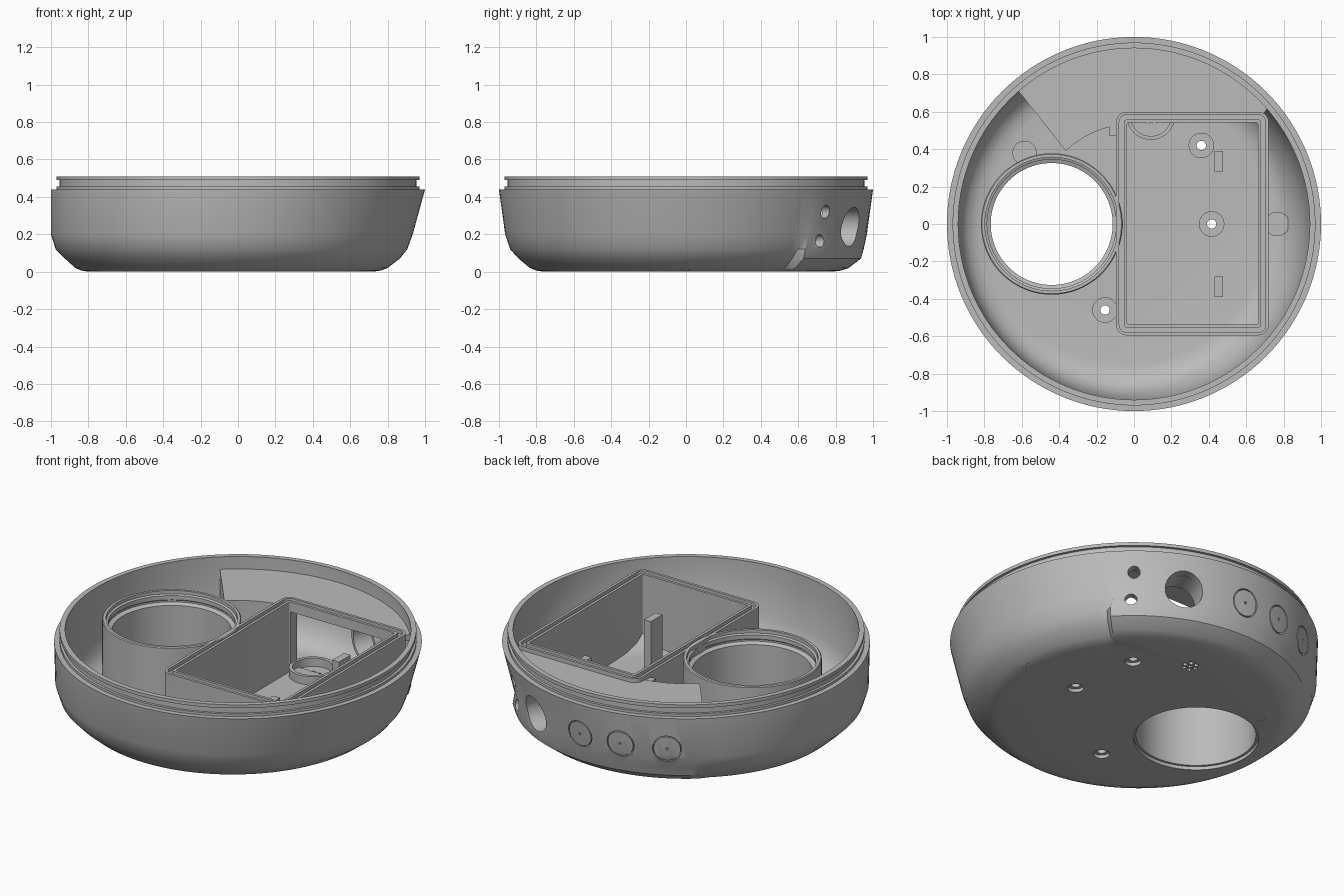
import bpy, bmesh
from math import sin, cos, radians, pi
from mathutils import Vector, Matrix

if "Cube" in bpy.data.objects:
    bpy.data.objects.remove(bpy.data.objects["Cube"])

grey = bpy.data.materials.new("matte grey")
grey.use_nodes = True
GREY = (0.5, 0.5, 0.5, 1)
grey.diffuse_color = GREY
grey.node_tree.nodes["Principled BSDF"].inputs["Base Color"].default_value = GREY


def loft(name, rings, wrap=False, matrix=Matrix()):
    """Skin a list of rings; wrap joins last to first, otherwise the ends are capped."""
    bm = bmesh.new()
    loops = [[bm.verts.new(matrix @ Vector(p)) for p in r] for r in rings]
    pairs = list(zip(loops, loops[1:]))
    if wrap:
        pairs.append((loops[-1], loops[0]))
    else:
        bm.faces.new(loops[0])
        bm.faces.new(loops[-1])
    for a, b in pairs:
        for i in range(len(a)):
            j = (i + 1) % len(a)
            bm.faces.new((a[i], a[j], b[j], b[i]))
    bmesh.ops.recalc_face_normals(bm, faces=bm.faces)
    mesh = bpy.data.meshes.new(name)
    bm.to_mesh(mesh)
    bm.free()
    mesh.materials.append(grey)
    obj = bpy.data.objects.new(name, mesh)
    bpy.context.collection.objects.link(obj)
    return obj


def ring(r, z, c=(0, 0), n=48):
    return [(c[0] + r * cos(2 * pi * i / n), c[1] + r * sin(2 * pi * i / n), z) for i in range(n)]


def cyl(name, r, z0, z1, c=(0, 0), n=32, matrix=Matrix()):
    return loft(name, [ring(r, z0, c, n), ring(r, z1, c, n)], matrix=matrix)


def tube(name, ro, ri, z0, z1, c=(0, 0), n=48, matrix=Matrix()):
    rings = [ring(r, z, c, n) for r, z in ((ro, z0), (ro, z1), (ri, z1), (ri, z0))]
    return loft(name, rings, True, matrix)


def prism(name, outline, z0, z1):
    return loft(name, [[(x, y, z) for x, y in outline] for z in (z0, z1)])


def block(name, x0, x1, y0, y1, z0, z1):
    return prism(name, [(x0, y0), (x1, y0), (x1, y1), (x0, y1)], z0, z1)


def polar(r, deg):
    return (r * cos(radians(deg)), r * sin(radians(deg)))


def radial(deg, z):
    """Frame at the shell axis whose Z axis points outwards at an angle."""
    d = Vector((*polar(1, deg), 0))
    return Matrix.Translation((0, 0, z)) @ d.to_track_quat('Z', 'Y').to_matrix().to_4x4()


def boolean(obj, tools, op='DIFFERENCE'):
    bpy.context.view_layer.objects.active = obj
    for t in tools:
        t.hide_render = True
        m = obj.modifiers.new("cut", 'BOOLEAN')
        m.operation, m.solver, m.object = op, 'EXACT', t
        bpy.ops.object.modifier_apply(modifier=m.name)
        bpy.data.objects.remove(t)


# Shell: (radius, height, centre x, radius in the flattened rear panel)
OUTER = [(.76, 0, -.04, .78), (.80, .006, -.037, .83), (.835, .02, -.035, .87),
         (.895, .07, -.03, .935), (.94, .12, -.035, .95), (.967, .2, -.033, .967), (1, .44, 0, 1)]
LIP = [(.97, .44), (.97, .455), (.955, .455), (.955, .49), (.97, .49), (.97, .51), (.94, .51), (.94, .42)]
INNER = [(.92, .2, -.02), (.89, .12, -.035), (.85, .07, -.04), (.8, .046, -.04), (.75, .04, -.04)]
SEG = 128


def shell_ring(r, z, c, panel):
    pts = []
    for i in range(SEG):
        deg = 360 * i / SEG
        inside = 41 < deg < 131
        x, y = polar(panel if inside else r, deg)
        pts.append((x + (0 if inside and panel > r else c), y, z))
    return pts


def envelope():
    return loft("envelope", [shell_ring(r - .025, max(z, .015 + z * .5), c, r - .025)
                             for r, z, c, p in OUTER if z != .006] + [ring(.945, .5, n=SEG)])


shell = loft("shell", [shell_ring(*o) for o in OUTER]
             + [ring(r, z, n=SEG) for r, z in LIP]
             + [ring(r, z, (c, 0), SEG) for r, z, c in INNER])

SCREWS = [(.36, .42), (.415, 0), (-.155, -.46)]
PADS = [(.765, 0), (-.585, .38)]
PORT = (-.44, 0)
GRILL = (.09, .58)
cuts = [cyl("cut", .34, -.1, .1, PORT, 64)]
cuts += [cyl("cut", .045, -.1, .1, c) for c in SCREWS]
# Speaker grill and pinholes
cuts += [cyl("cut", .013, -.1, .1, GRILL, 12)]
for k in range(6):
    dx, dy = polar(.036, 60 * k)
    cuts.append(cyl("cut", .013, -.1, .1, (GRILL[0] + dx, GRILL[1] + dy), 12))
for px, py in PADS:
    for s in (-.018, .018):
        cuts.append(cyl("cut", .008, -.1, .1, (px, py + s), 8))
# Rear panel: cable hole, two indicator holes, three outlined buttons
cuts.append(cyl("cut", .105, .7, 1.1, n=40, matrix=radial(66.5, .24)))
for deg, z in ((50, .32), (49, .165)):
    cuts.append(cyl("cut", .034, .7, 1.1, n=24, matrix=radial(deg, z)))
for deg in (88.6, 103.6, 119):
    cuts.append(tube("cut", .08, .074, .93, 1.1, matrix=radial(deg, .25)))
    cuts.append(cyl("cut", .007, .93, 1.1, n=8, matrix=radial(deg, .25)))
boolean(shell, cuts)

# Through port with stepped seat
PORT_PROFILE = [(.378, .02), (.378, .455), (.373, .46), (.357, .46), (.357, .44), (.345, .435),
                (.345, .41), (.35, .405), (.35, .395), (.326, .385), (.326, .02)]
parts = [shell, loft("port_tube", [ring(r, z, PORT, 96) for r, z in PORT_PROFILE], True)]


# Battery box with a sealing groove round the rim
def rounded(inset, z):
    x0, x1, y0, y1 = -.095 + inset, .72 - inset, -.595 + inset, .6 - inset
    r = max(.055 - inset, .008)
    corners = ((x1 - r, y1 - r, 0), (x0 + r, y1 - r, 90), (x0 + r, y0 + r, 180), (x1 - r, y0 + r, 270))
    pts = []
    for cx, cy, a in corners:
        for k in range(7):
            dx, dy = polar(r, a + 15 * k)
            pts.append((cx + dx, cy + dy, z))
    return pts


BOX = [(0, .015), (0, .46), (.016, .46), (.016, .44), (.042, .44), (.042, .46), (.058, .46), (.058, .015)]
box = loft("box_wall", [rounded(i, z) for i, z in BOX], True)
boolean(box, [block("cut", -.03, .57, .5, .7, .05, .4)])
boolean(box, [envelope()], 'INTERSECT')
parts.append(box)

# Shelf covering the rear electronics bay
arc = [polar(.535, 133 - 4 * k) for k in range(9)]
outer = [polar(.945, 41 + 2.5 * k) for k in range(37)]
parts.append(prism("bay_shelf", outer + arc + [(-.06, .57), (.68, .57)], .4, .435))
inner_arc = [polar(.565, 131 - 4 * k) for k in range(8)]
bay = prism("bay_wall", [polar(.94, 131)] + arc + inner_arc[::-1] + [polar(.94, 129)], .02, .41)
boolean(bay, [envelope()], 'INTERSECT')
parts.append(bay)
parts.append(block("bay_tab", -.13, -.08, .47, .54, .03, .43))

# Floor fittings
for c in SCREWS:
    parts.append(tube("screw_boss", .068, .025, .02, .065, c))
for c in PADS:
    pad = cyl("pin_pad", .065, .03, .085, c)
    boolean(pad, [envelope()], 'INTERSECT')
    parts.append(pad)
for y in (.335, -.335):
    parts.append(block("divider_post", .43, .475, y - .055, y + .055, .03, .335))
parts.append(tube("speaker_ring", .13, .11, .03, .09, GRILL))
parts.append(tube("cable_sleeve", .125, .106, .8, .925, matrix=radial(66.5, .24)))

# Smooth curves, crisp edges
bpy.ops.object.select_all(action='DESELECT')
for p in parts:
    p.select_set(True)
bpy.context.view_layer.objects.active = shell
bpy.ops.object.shade_smooth_by_angle(angle=radians(30))
